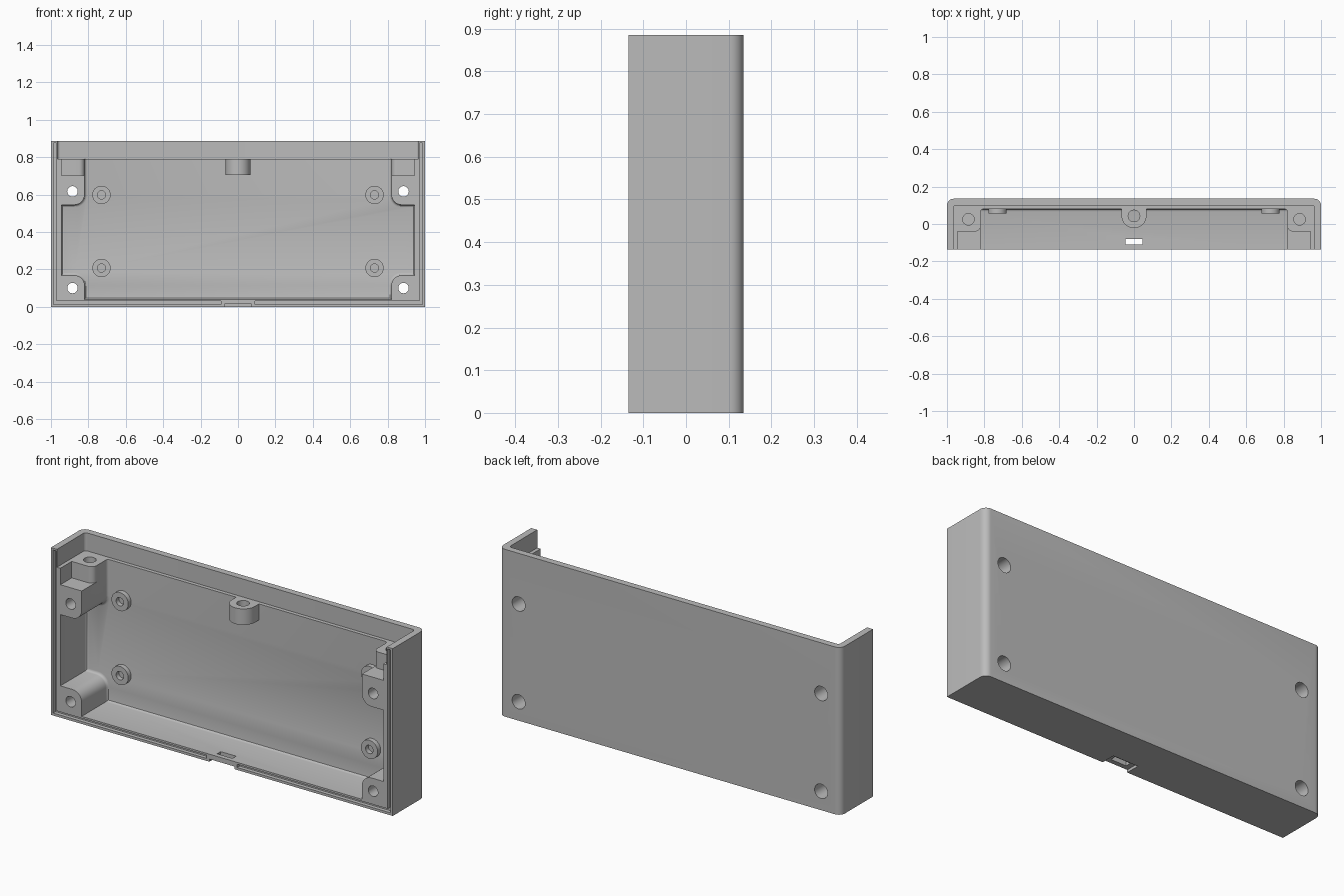
import bpy, bmesh
from math import sin, cos, pi
from mathutils import Vector

if "Cube" in bpy.data.objects:
    bpy.data.objects.remove(bpy.data.objects["Cube"])

grey = bpy.data.materials.new("plain_grey")
grey.use_nodes = True
colour = (0.5, 0.5, 0.5, 1)
grey.diffuse_color = colour
grey.node_tree.nodes["Principled BSDF"].inputs["Base Color"].default_value = colour

FRONT, BACK, TOP = -0.135, 0.135, 0.885
INNER_BACK, LEDGE = 0.08, 0.79


def rounded(corners, steps=8):
    """Outline of right-angled corners (u, v, radius) with arcs."""
    out = []
    for i, (u, v, r) in enumerate(corners):
        p = Vector((u, v))
        if not r:
            out.append(p)
            continue
        before = (Vector(corners[i - 1][:2]) - p).normalized()
        after = (Vector(corners[(i + 1) % len(corners)][:2]) - p).normalized()
        centre = p + r * (before + after)
        for k in range(steps + 1):
            t = k / steps * pi / 2
            out.append(centre - r * (after * cos(t) + before * sin(t)))
    return out


def mirrored(half):
    return half + [(-u, v, r) for u, v, r in reversed(half)]


def circle(u, v, r, n=32):
    return [Vector((u + r * cos(2 * pi * k / n), v + r * sin(2 * pi * k / n))) for k in range(n)]


def prism(name, outline, axis, a, b, end_round=0):
    """Extrude an outline along y (u=x, v=z) or z (u=x, v=y)."""
    bm = bmesh.new()
    place = (lambda p, h: (p.x, h, p.y)) if axis == "y" else (lambda p, h: (p.x, p.y, h))
    low = [bm.verts.new(place(p, a)) for p in outline]
    high = [bm.verts.new(place(p, b)) for p in outline]
    bm.faces.new(low)
    cap = bm.faces.new(high)
    for i in range(len(low)):
        j = (i + 1) % len(low)
        bm.faces.new((low[i], low[j], high[j], high[i]))
    bmesh.ops.recalc_face_normals(bm, faces=bm.faces)
    if end_round:
        bmesh.ops.bevel(bm, geom=list(cap.edges), offset=end_round, segments=3,
                        profile=0.5, affect="EDGES")
    mesh = bpy.data.meshes.new(name)
    bm.to_mesh(mesh)
    bm.free()
    obj = bpy.data.objects.new(name, mesh)
    bpy.context.collection.objects.link(obj)
    mesh.materials.append(grey)
    return obj


def box(name, x0, x1, y0, y1, z0, z1):
    return prism(name, rounded([(x0, y0, 0), (x1, y0, 0), (x1, y1, 0), (x0, y1, 0)]), "z", z0, z1)


def carve(obj, cutters):
    """Subtract the cutters, keep the result, and drop the cutters."""
    for c in cutters:
        c.hide_render = True
        m = obj.modifiers.new("cut", "BOOLEAN")
        m.operation, m.solver, m.object = "DIFFERENCE", "EXACT", c
    bpy.context.view_layer.update()
    result = bpy.data.meshes.new_from_object(obj.evaluated_get(bpy.context.evaluated_depsgraph_get()))
    obj.modifiers.clear()
    obj.data = result
    for c in cutters:
        bpy.data.objects.remove(c)


# Housing block with rounded rear uprights
housing = prism("housing", rounded(mirrored([(1, FRONT, 0), (1, BACK, 0.035)])), "z", 0, TOP)

# Main cavity, leaving four screw posts, and the wider bay above the ledge
cavity = [(0.82, 0.04, 0), (0.82, 0.168, 0.055), (0.945, 0.168, 0),
          (0.945, 0.545, 0), (0.82, 0.545, 0.055), (0.82, 0.85, 0)]
cuts = [
    prism("cavity", rounded(mirrored(cavity)), "y", -0.3, INNER_BACK, 0.014),
    prism("top_bay", rounded(mirrored([(0.965, -0.3, 0), (0.965, 0.1, 0.015)])), "z", LEDGE, 1),
    # Cable slot and the pocket under it
    box("slot", -0.045, 0.045, -0.11, -0.08, -0.1, 0.1),
    box("pocket", -0.073, 0.073, -0.3, -0.06, -0.1, 0.014),
]

for s in (-1, 1):
    # Step in front of the upper boss
    step = [(0.945 * s, -0.3, 0), (0.945 * s, -0.04, 0), (0.82 * s, -0.04, 0.03),
            (0.82 * s, -0.005, 0), (0.78 * s, -0.005, 0), (0.78 * s, -0.3, 0)]
    cuts.append(prism("step", rounded(step), "z", 0.703, 0.82))
    cuts.append(prism("boss_hole", circle(0.885 * s, 0.025, 0.031), "z", 0.665, 0.85))
    # Screw holes with rear counterbores
    for z in (0.1, 0.617):
        cuts.append(prism("screw_hole", circle(0.885 * s, z, 0.028), "y", -0.3, 0.3))
        cuts.append(prism("counterbore", circle(0.885 * s, z, 0.038), "y", 0.02, 0.3))
    # Sealing groove along the side and half of the floor edge
    groove = [(0.987 * s, 0.013, 0), (0.987 * s, 0.875, 0), (0.97 * s, 0.875, 0),
              (0.97 * s, 0.03, 0), (0.09 * s, 0.03, 0), (0.09 * s, 0.013, 0)]
    cuts.append(prism("groove", rounded(groove), "y", -0.3, FRONT + 0.02))
carve(housing, cuts)
parts = [housing]

# Middle screw boss on the rear wall
boss = [(0.067, 0.09, 0), (0.067, -0.022, 0.0669)]
middle_boss = prism("middle_boss", rounded(mirrored(boss)), "z", 0.705, LEDGE)
carve(middle_boss, [prism("hole", circle(0, 0.043, 0.031), "z", 0.6, 0.9)])
parts.append(middle_boss)

# Board standoffs
for side, s in (("right", -1), ("left", 1)):
    for level, z in (("lower", 0.207), ("upper", 0.598)):
        standoff = prism(f"{level}_{side}_standoff", circle(0.73 * s, z, 0.049), "y", 0.055, 0.09)
        carve(standoff, [prism("hole", circle(0.73 * s, z, 0.022), "y", 0, 0.079)])
        parts.append(standoff)

bpy.ops.object.select_all(action="DESELECT")
for p in parts:
    p.select_set(True)
bpy.context.view_layer.objects.active = housing
bpy.ops.object.shade_smooth_by_angle(angle=pi / 6)
